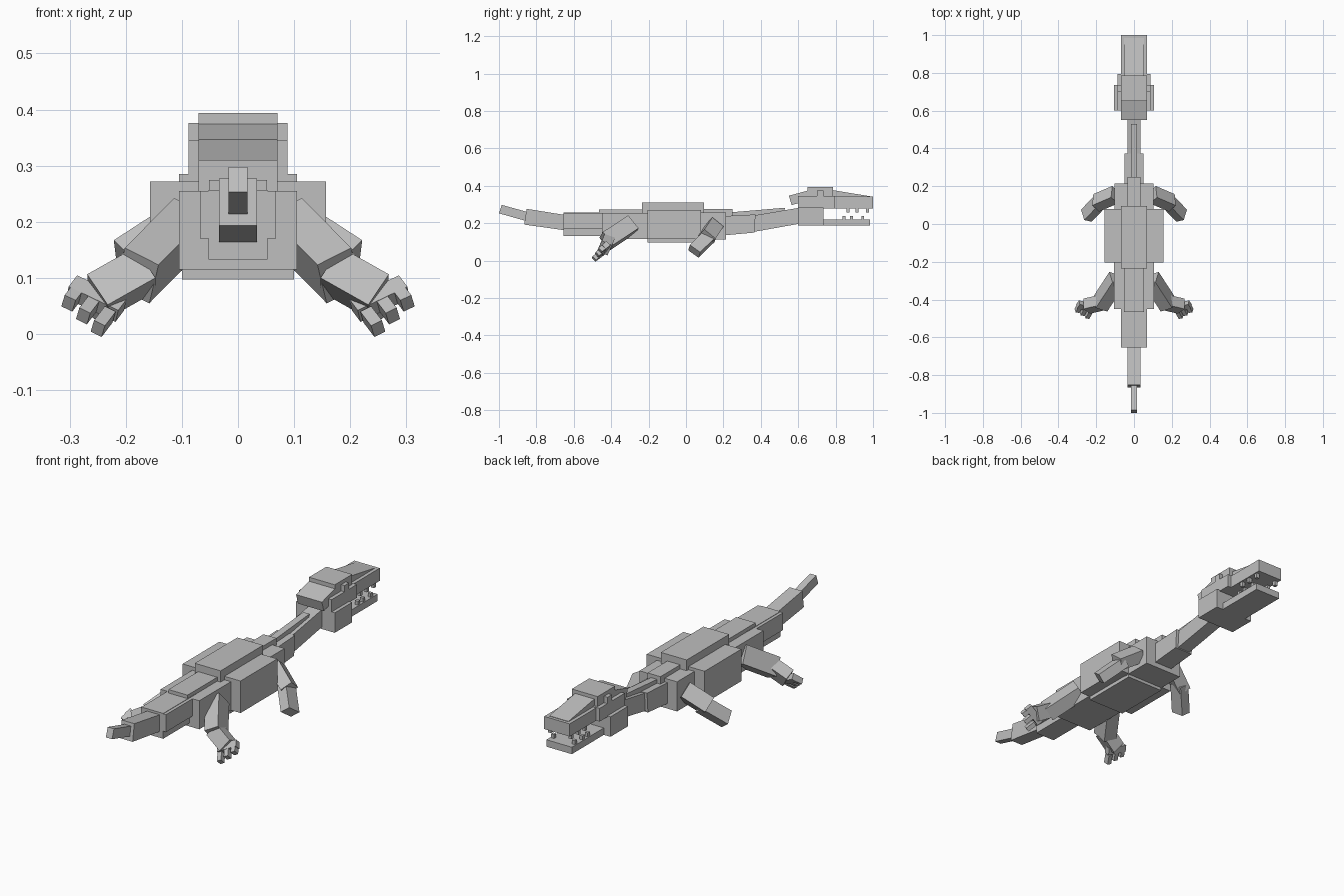
import bpy
import bmesh
from mathutils import Vector, Matrix

cube = bpy.data.objects.get("Cube")
if cube:
    bpy.data.objects.remove(cube, do_unlink=True)

grey = bpy.data.materials.new("plain_grey")
grey.use_nodes = True
colour = (0.52, 0.52, 0.52, 1)
grey.diffuse_color = colour
grey.node_tree.nodes["Principled BSDF"].inputs["Base Color"].default_value = colour


def finish(name, bm):
    bmesh.ops.recalc_face_normals(bm, faces=bm.faces)
    mesh = bpy.data.meshes.new(name)
    bm.to_mesh(mesh)
    bm.free()
    mesh.materials.append(grey)
    obj = bpy.data.objects.new(name, mesh)
    bpy.context.collection.objects.link(obj)
    return obj


def beam(name, start, end, wide, width, thick):
    """Box running from start to end, its width lying along the wide direction."""
    start, end = Vector(start), Vector(end)
    along = end - start
    length = along.length
    along.normalize()
    side = Vector(wide)
    side = (side - along * side.dot(along)).normalized()
    up = side.cross(along)
    frame = Matrix((side * width, along * length, up * thick)).transposed().to_4x4()
    frame.translation = (start + end) / 2
    bm = bmesh.new()
    bmesh.ops.create_cube(bm, size=1, matrix=frame)
    return finish(name, bm)


def block(name, half, y0, y1, z0, z1):
    """Upright box centred on x = 0."""
    z = (z0 + z1) / 2
    return beam(name, (0, y0, z), (0, y1, z), (1, 0, 0), half * 2, z1 - z0)


def prism(name, half, profile):
    """Side profile in y and z, extruded across x."""
    bm = bmesh.new()
    face = bm.faces.new([bm.verts.new((-half, y, z)) for y, z in profile])
    new = bmesh.ops.extrude_face_region(bm, geom=[face])["geom"]
    verts = [v for v in new if isinstance(v, bmesh.types.BMVert)]
    bmesh.ops.translate(bm, verts=verts, vec=(half * 2, 0, 0))
    return finish(name, bm)


def pair(name, start, end, wide, width, thick):
    """The same beam on both sides of the body."""
    for label, s in (("left", 1), ("right", -1)):
        flip = lambda p: (p[0] * s, p[1], p[2])
        beam(f"{label}_{name}", flip(start), flip(end), flip(wide), width, thick)


# Body and back ridges
block("torso", 0.157, -0.205, 0.08, 0.115, 0.272)
block("belly", 0.1, -0.205, 0.08, 0.097, 0.2)
block("torso_ridge", 0.07, -0.235, 0.095, 0.2, 0.31)
block("hips", 0.105, -0.45, -0.15, 0.115, 0.255)
block("hip_ridge", 0.052, -0.465, -0.2, 0.2, 0.274)
block("shoulders", 0.102, 0.05, 0.215, 0.112, 0.257)
block("shoulder_ridge", 0.035, 0.05, 0.248, 0.2, 0.277)

# Tail
block("tail_base", 0.068, -0.655, -0.4, 0.17, 0.255)
block("tail_base_core", 0.053, -0.655, -0.4, 0.133, 0.257)
prism("tail_middle", 0.034, [(-0.63, 0.16), (-0.865, 0.193), (-0.852, 0.277), (-0.62, 0.24)])
prism("tail_tip", 0.017, [(-0.84, 0.208), (-1.0, 0.253), (-0.985, 0.298), (-0.84, 0.258)])

# Neck
prism("neck_base", 0.049, [(0.2, 0.135), (0.365, 0.15), (0.372, 0.247), (0.2, 0.238)])
prism("neck", 0.035, [(0.34, 0.15), (0.62, 0.2), (0.62, 0.285), (0.34, 0.238)])
prism("neck_ridge", 0.017, [(0.2, 0.23), (0.52, 0.25), (0.53, 0.283), (0.2, 0.255)])

# Head
block("cheeks", 0.105, 0.6, 0.735, 0.187, 0.285)
block("skull", 0.088, 0.6, 0.795, 0.28, 0.345)
block("brow", 0.07, 0.65, 0.785, 0.28, 0.394)
block("eyes", 0.088, 0.7, 0.735, 0.34, 0.376)
prism("crest", 0.07, [(0.565, 0.297), (0.66, 0.325), (0.66, 0.377), (0.55, 0.347)])
block("snout", 0.069, 0.73, 1.0, 0.28, 0.342)
prism("snout_slope", 0.052, [(0.78, 0.33), (0.985, 0.33), (0.985, 0.344), (0.78, 0.378)])
block("lower_jaw", 0.069, 0.7, 0.983, 0.187, 0.221)

# Teeth along both jaws
for row, low, high, places in (("upper", 0.257, 0.285, (0.865, 0.915, 0.97)),
                               ("lower", 0.216, 0.24, (0.845, 0.885, 0.945))):
    for i, y in enumerate(places):
        pair(f"{row}_tooth_{i + 1}", (0.056, y - 0.008, (low + high) / 2),
             (0.056, y + 0.008, (low + high) / 2), (1, 0, 0), 0.016, high - low)

# Front legs
pair("front_upper_leg", (0.1, 0.155, 0.19), (0.2, 0.112, 0.125), (0, 0.73, -0.68), 0.078, 0.06)
pair("front_lower_leg", (0.17, 0.13, 0.135), (0.252, 0.044, 0.05), (0.3, 0.68, -0.6), 0.07, 0.05)

# Hind legs
across = (0.86, 0.27, 0.43)
pair("thigh", (0.092, -0.291, 0.193), (0.18, -0.426, 0.104), across, 0.07, 0.09)
pair("shank", (0.165, -0.415, 0.115), (0.25, -0.435, 0.067), (0.65, 0.3, 0.65), 0.07, 0.06)

# Hind feet with three toes
spread = Vector((0.66, 0.4, 0.57)).normalized()
heel, ball = Vector((0.245, -0.425, 0.073)), Vector((0.26, -0.448, 0.053))
reach = Vector((0.016, -0.028, -0.021))
pair("foot", heel, ball, spread, 0.1, 0.03)
for i, offset in enumerate((-0.038, 0, 0.038)):
    root = ball + spread * offset - reach * 0.2
    pair(f"toe_{i + 1}", root, ball + spread * offset + reach, spread, 0.022, 0.028)
